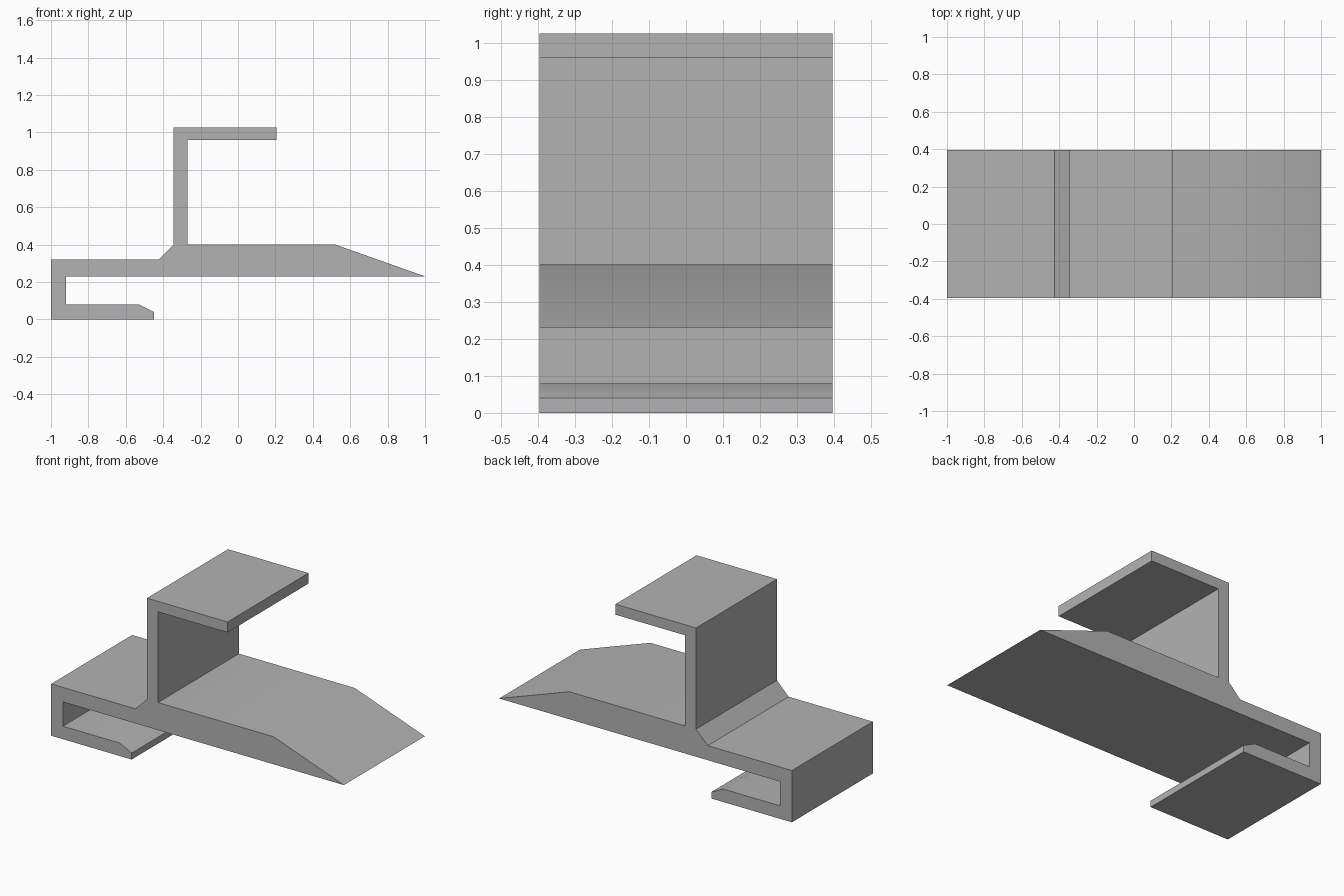
import bpy
import bmesh
import math

cube = bpy.data.objects.get("Cube")
if cube:
    bpy.data.objects.remove(cube, do_unlink=True)

HALF_DEPTH = 0.395

# Single grey material
grey = bpy.data.materials.new("plain_grey")
grey.use_nodes = True
colour = (0.45, 0.45, 0.45, 1)
grey.diffuse_color = colour
grey.node_tree.nodes["Principled BSDF"].inputs["Base Color"].default_value = colour


def extrude_profile(name, outline):
    """Extrude an x-z outline along y into a solid, centred on y = 0."""
    bm = bmesh.new()
    face = bm.faces.new([bm.verts.new((x, -HALF_DEPTH, z)) for x, z in outline])
    result = bmesh.ops.extrude_face_region(bm, geom=[face], use_keep_orig=True)
    moved = [v for v in result["geom"] if isinstance(v, bmesh.types.BMVert)]
    bmesh.ops.translate(bm, verts=moved, vec=(0, 2 * HALF_DEPTH, 0))
    bmesh.ops.recalc_face_normals(bm, faces=bm.faces)
    mesh = bpy.data.meshes.new(name)
    bm.to_mesh(mesh)
    bm.free()
    mesh.materials.append(grey)
    obj = bpy.data.objects.new(name, mesh)
    bpy.context.collection.objects.link(obj)
    return obj


# Bracket: lower hook, tapered deck, upright and top flange in one profile
bracket = extrude_profile("clip_bracket", [
    # lower hook with bevelled lip
    (-1, 0), (-0.45, 0), (-0.45, 0.04), (-0.53, 0.08), (-0.92, 0.08), (-0.92, 0.23),
    # underside, ramp and deck
    (1, 0.23), (0.52, 0.40), (-0.27, 0.40),
    # upright and top flange
    (-0.27, 0.96), (0.205, 0.96), (0.205, 1.025), (-0.345, 1.025), (-0.345, 0.40),
    # chamfer down to the rear shelf
    (-0.425, 0.32), (-1, 0.32),
])

bpy.ops.object.select_all(action="DESELECT")
bracket.select_set(True)
bpy.context.view_layer.objects.active = bracket
bpy.ops.object.shade_smooth_by_angle(angle=math.radians(30))
